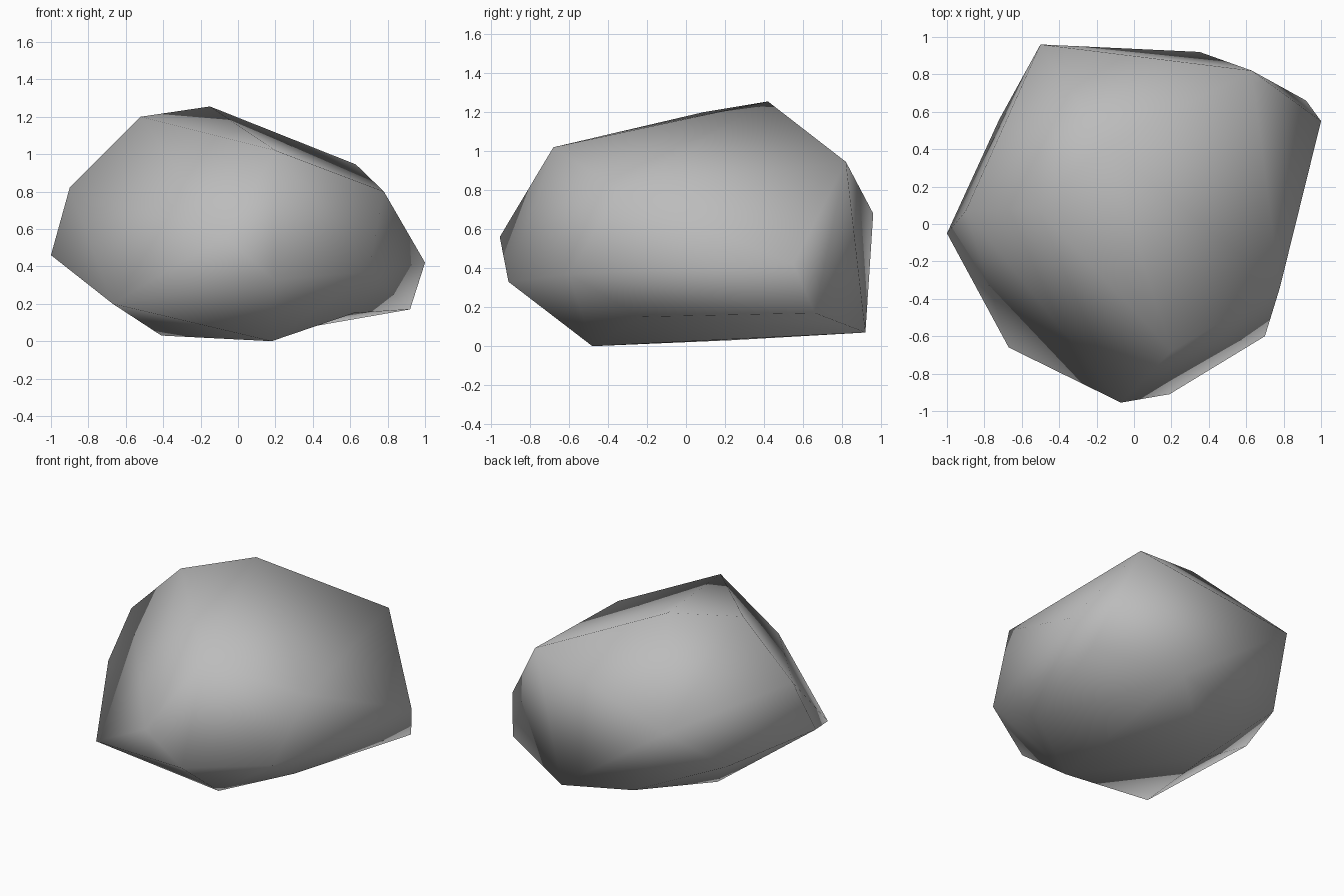
import bpy
import bmesh
from mathutils import Vector

cube = bpy.data.objects.get("Cube")
if cube:
    bpy.data.objects.remove(cube, do_unlink=True)

# Corners of the boulder, grouped by height
crown = [(-.15, .42, 1.255), (-.52, .09, 1.2), (.2, -.68, 1.02), (.63, .82, .945)]
shoulder = [(-.9, .07, .82), (.78, -.34, .8), (-.5, .96, .68)]
belly = [(-.07, -.955, .56), (-1, -.05, .46), (1, .55, .42), (.7, -.6, .37),
         (-.72, .56, .35), (.19, -.91, .33)]
keel, heel = (.18, -.48, 0), (.92, .66, .17)
base = [keel, heel, (-.67, -.66, .2), (.62, -.235, .15), (.35, .92, .07),
        (-.12, .77, .1), (-.41, .225, .03)]

# Wrap the corners in a faceted skin
bm = bmesh.new()
for corner in crown + shoulder + belly + base:
    bm.verts.new(corner)
bmesh.ops.convex_hull(bm, input=bm.verts[:])


def nearest(point):
    return min(bm.verts, key=lambda v: (v.co - Vector(point)).length)


# Turn one lower edge to leave a shallow hollow under the side
edge = bm.edges.get((nearest(keel), nearest(heel)))
if edge:
    bmesh.ops.rotate_edges(bm, edges=[edge], use_ccw=False)
bmesh.ops.recalc_face_normals(bm, faces=bm.faces[:])
for face in bm.faces:
    face.smooth = True

mesh = bpy.data.meshes.new("boulder")
bm.to_mesh(mesh)
bm.free()
boulder = bpy.data.objects.new("boulder", mesh)
bpy.context.collection.objects.link(boulder)

# Plain grey stone
stone = bpy.data.materials.new("grey stone")
stone.use_nodes = True
grey = (.5, .5, .5, 1)
stone.diffuse_color = grey
stone.node_tree.nodes["Principled BSDF"].inputs["Base Color"].default_value = grey
mesh.materials.append(stone)
